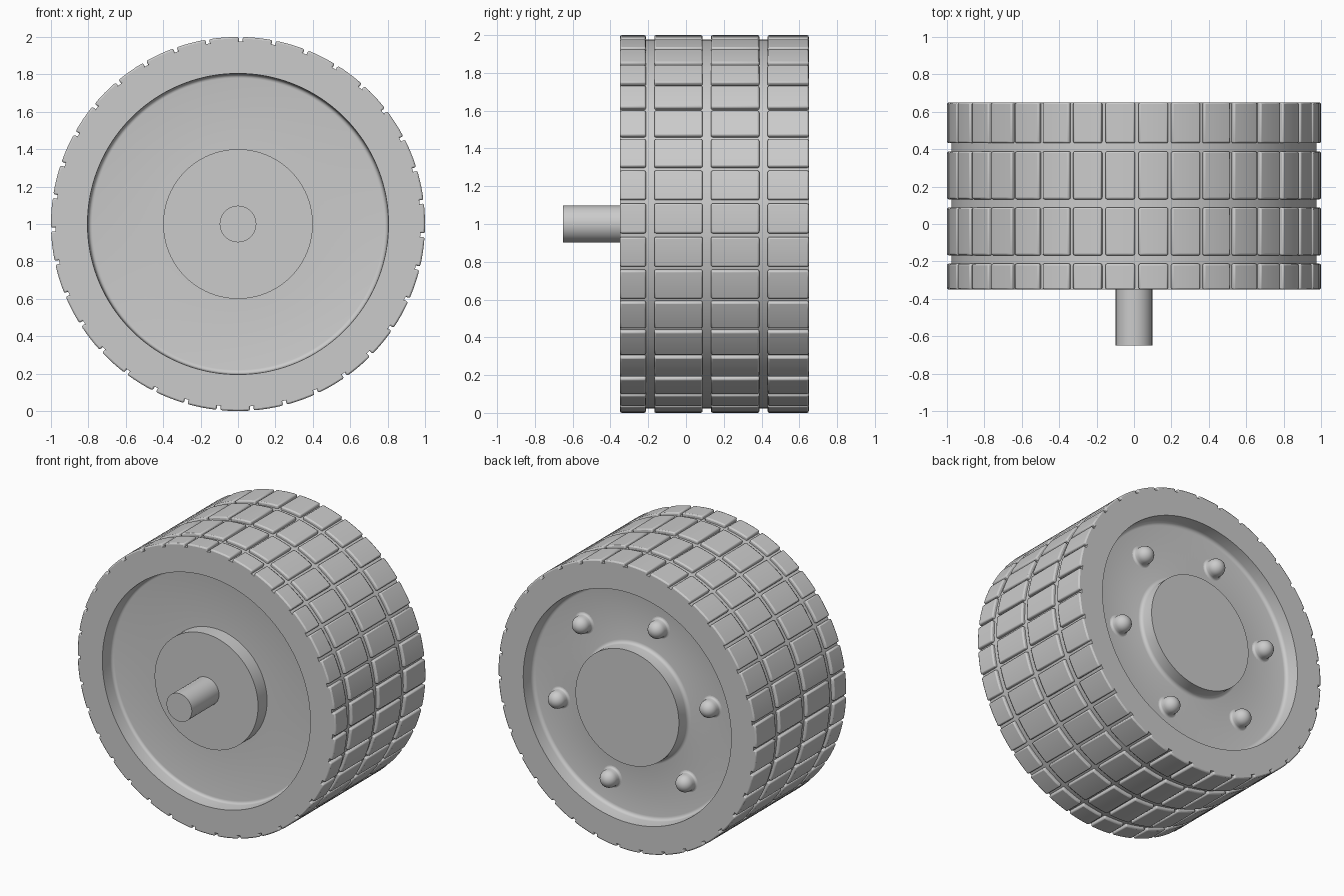
import bpy, bmesh, math
from mathutils import Matrix

cube = bpy.data.objects.get("Cube")
if cube:
    bpy.data.objects.remove(cube, do_unlink=True)

GREY = (0.6, 0.6, 0.6, 1)
mat = bpy.data.materials.new("plain grey")
mat.use_nodes = True
mat.diffuse_color = GREY
mat.node_tree.nodes["Principled BSDF"].inputs["Base Color"].default_value = GREY

FRONT, BACK, DEPTH = -0.35, 0.65, 0.1
SECTORS = 35
STEP = 2 * math.pi / SECTORS


def finish(bm, name, angle=35):
    """Turn a bmesh into a grey, smooth-shaded object."""
    bmesh.ops.recalc_face_normals(bm, faces=bm.faces)
    mesh = bpy.data.meshes.new(name)
    bm.to_mesh(mesh)
    bm.free()
    mesh.materials.append(mat)
    ob = bpy.data.objects.new(name, mesh)
    bpy.context.collection.objects.link(ob)
    bpy.ops.object.select_all(action="DESELECT")
    ob.select_set(True)
    bpy.context.view_layer.objects.active = ob
    bpy.ops.object.shade_smooth_by_angle(angle=math.radians(angle))
    return ob


def lathe(name, profile, steps, x=0, z=1):
    """Spin (radius, y) points around an axis parallel to y."""
    bm = bmesh.new()
    verts = [bm.verts.new((r, y, 0)) for r, y in profile]
    edges = [bm.edges.new(pair) for pair in zip(verts, verts[1:])]
    bmesh.ops.spin(bm, geom=verts + edges, cent=(0, 0, 0), axis=(0, 1, 0),
                   angle=2 * math.pi, steps=steps)
    bmesh.ops.remove_doubles(bm, verts=bm.verts, dist=1e-5)
    bmesh.ops.translate(bm, verts=bm.verts, vec=(x, 0, z))
    return finish(bm, name)


def fillet(r, y, size, r_dir, y_dir, n=4):
    """Concave quarter round from a wall at radius r onto a floor at y."""
    arc = [math.pi / 2 * i / n for i in range(n + 1)]
    return [(r + r_dir * size * (1 - math.cos(a)),
             y + y_dir * size * (1 - math.sin(a))) for a in arc]


# Wheel body: hub, recess and rim on each side, with the tread base between
front_floor, back_floor = FRONT + DEPTH, BACK - DEPTH
body = [(0, FRONT), (0.4, FRONT), (0.4, front_floor)]
body += fillet(0.8, front_floor, 0.02, -1, -1)[::-1]
body += [(0.805, FRONT), (0.977, FRONT), (0.977, BACK), (0.805, BACK)]
body += fillet(0.8, back_floor, 0.025, -1, 1)
body += fillet(0.4, back_floor, 0.025, 1, 1)[::-1]
body += [(0.4, BACK), (0, BACK)]
lathe("wheel_body", body, SECTORS * 4)

# Axle stub
lathe("axle", [(0, -0.65), (0.098, -0.65), (0.098, FRONT + 0.02)], 32)

# Six domed bolts on the back
dome = [(0.06 * math.cos(a), back_floor + 0.035 + 0.06 * math.sin(a))
        for a in (math.pi / 2 * i / 8 for i in range(9))]
bolt = fillet(0.06, back_floor, 0.015, 1, 1)[::-1] + dome
for k in range(6):
    a = math.radians(60 * k - 12)
    lathe(f"bolt_{k + 1}", bolt, 24, 0.6 * math.cos(a), 1 + 0.6 * math.sin(a))

# Tread blocks: four rows of curved, bevelled pads
rows = [(FRONT, -0.212), (-0.168, 0.088), (0.132, 0.388), (0.432, BACK)]
bm = bmesh.new()
half = STEP / 2 - 0.01
first = math.radians(-3.43) + STEP / 2
N = 4
for s in range(SECTORS):
    for y0, y1 in rows:
        grid = []
        for i in range(N + 1):
            a = first + s * STEP + half * (2 * i / N - 1)
            c, d = math.cos(a), math.sin(a)
            grid.append([bm.verts.new((r * c, y, 1 + r * d))
                         for r, y in ((0.96, y0), (1, y0), (1, y1), (0.96, y1))])
        for p, q in zip(grid, grid[1:]):
            for j in range(4):
                k = (j + 1) % 4
                bm.faces.new((p[j], p[k], q[k], q[j]))
        bm.faces.new(grid[0])
        bm.faces.new(grid[-1])
tread = finish(bm, "tread_blocks", 50)
bevel = tread.modifiers.new("soft edges", "BEVEL")
bevel.width = 0.009
bevel.segments = 2
bevel.limit_method = "ANGLE"
bevel.angle_limit = math.radians(40)
